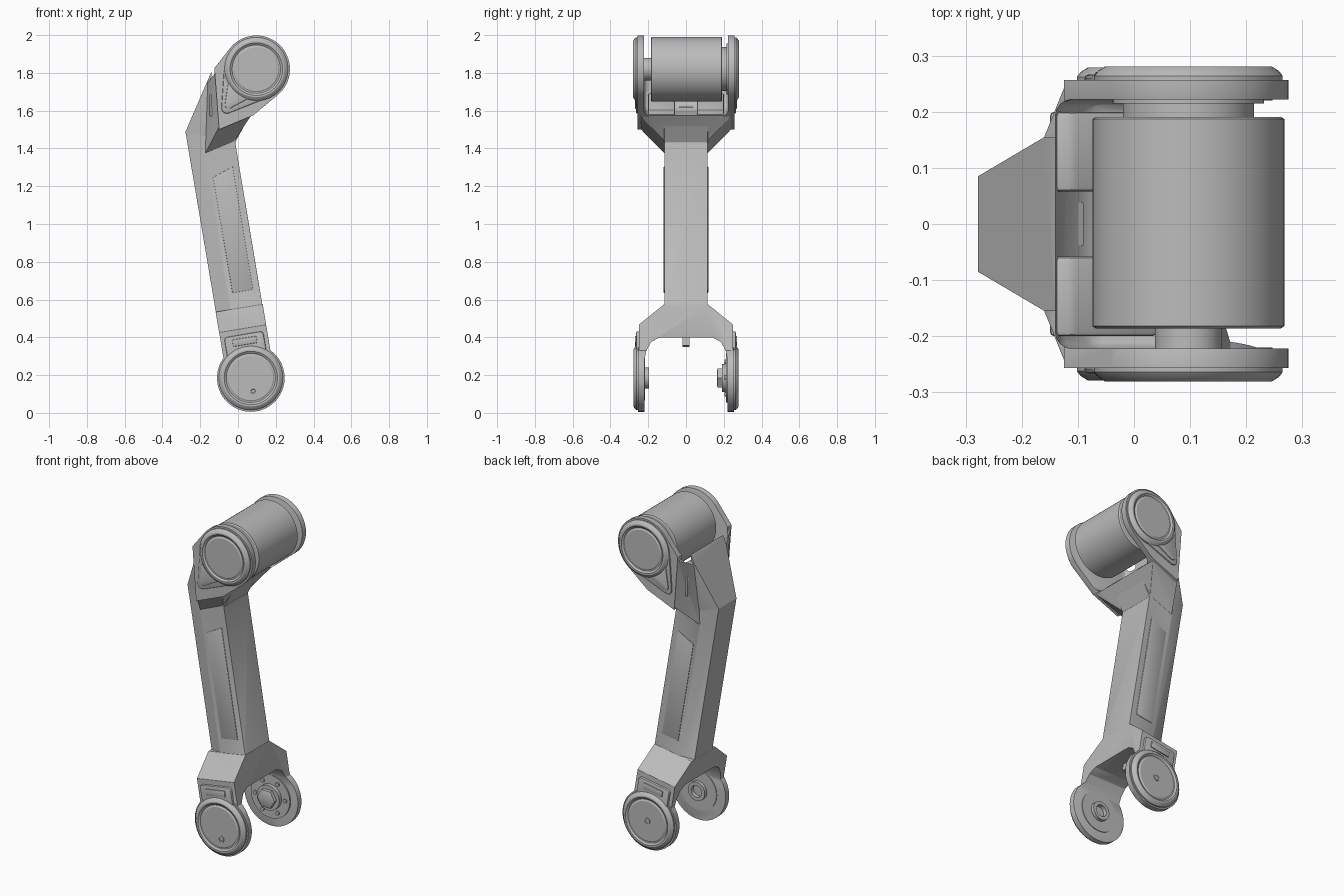
import bpy, bmesh, math
from mathutils import Vector

if "Cube" in bpy.data.objects:
    bpy.data.objects.remove(bpy.data.objects["Cube"])

grey = bpy.data.materials.new("mid grey")
grey.use_nodes = True
grey.diffuse_color = (0.5, 0.5, 0.5, 1)
grey.node_tree.nodes["Principled BSDF"].inputs["Base Color"].default_value = (0.5, 0.5, 0.5, 1)

LOW, TOP = (0.068, 0.185), (0.097, 1.82)     # joint centres in x, z
TILT = math.atan(0.167)
SIDES = ((-1, "front"), (1, "back"))


def shaft(u, w):
    """Point in x, z from distances across and along the tilted shaft."""
    c, s = math.cos(TILT), math.sin(TILT)
    return (LOW[0] + u * c - w * s, LOW[1] + u * s + w * c)


def circle(centre, r, n=64):
    return [(centre[0] + r * math.cos(2 * math.pi * i / n),
             centre[1] + r * math.sin(2 * math.pi * i / n)) for i in range(n)]


def finish(name, bm, bevel=0, segments=2):
    bmesh.ops.recalc_face_normals(bm, faces=bm.faces)
    mesh = bpy.data.meshes.new(name)
    bm.to_mesh(mesh)
    bm.free()
    mesh.materials.append(grey)
    ob = bpy.data.objects.new(name, mesh)
    bpy.context.collection.objects.link(ob)
    if bevel:
        round_edges(ob, bevel, segments)
    smooth(ob)
    return ob


def select(ob):
    bpy.ops.object.select_all(action='DESELECT')
    ob.select_set(True)
    bpy.context.view_layer.objects.active = ob


def smooth(ob):
    select(ob)
    bpy.ops.object.shade_smooth_by_angle(angle=math.radians(30))


def round_edges(ob, width, segments=2):
    select(ob)
    m = ob.modifiers.new("round", 'BEVEL')
    m.width, m.segments, m.angle_limit = width, segments, math.radians(25)
    bpy.ops.object.modifier_apply(modifier=m.name)


def hull(name, points, bevel=0, segments=2):
    """Convex solid around (x, y, z) points."""
    bm = bmesh.new()
    for p in points:
        bm.verts.new(p)
    res = bmesh.ops.convex_hull(bm, input=bm.verts)
    loose = {v for v in res["geom_interior"] + res["geom_unused"] if isinstance(v, bmesh.types.BMVert)}
    bmesh.ops.delete(bm, geom=list(loose), context='VERTS')
    bmesh.ops.dissolve_limit(bm, angle_limit=0.01, verts=bm.verts, edges=bm.edges)
    return finish(name, bm, bevel, segments)


def mirrored(points):
    """(x, z) with half depth -> points on both sides of y = 0."""
    return [(p[0], s * y, p[1]) for p, y in points for s in (-1, 1)]


def plate(name, outline, y0, y1, bevel=0, segments=2):
    return hull(name, [(x, y, z) for x, z in outline for y in (y0, y1)], bevel, segments)


def lathe(name, centre, profile, n=64):
    """Turned part about the y axis from (radius, y) pairs, ends capped."""
    bm = bmesh.new()
    rings = [[bm.verts.new((x, y, z)) for x, z in circle(centre, r, n)] for r, y in profile]
    for a, b in zip(rings, rings[1:]):
        for i in range(n):
            j = (i + 1) % n
            bm.faces.new((a[i], a[j], b[j], b[i]))
    bm.faces.new(rings[0])
    bm.faces.new(rings[-1])
    return finish(name, bm)


def combine(ob, other, how):
    select(ob)
    m = ob.modifiers.new("cut", 'BOOLEAN')
    m.operation, m.object, m.solver = how, other, 'EXACT'
    bpy.ops.object.modifier_apply(modifier=m.name)
    bpy.data.objects.remove(other)


# Shaft with a narrower rear edge and a mitred elbow end
elbow = [(shaft(-0.127, 1.342), 0.085), (shaft(-0.045, 1.31), 0.115), (shaft(0.124, 1.244), 0.115)]
foot = [(shaft(-0.125, 0.28), 0.085), (shaft(-0.045, 0.28), 0.115), (shaft(0.124, 0.28), 0.115)]
arm = hull("arm_body", mirrored(elbow + foot))

# Upper spine and the flare that widens into the upper fork
spine = hull("spine", mirrored(elbow + [((-0.16, 1.762), 0.155), ((-0.13, 1.83), 0.155),
                                        ((-0.08, 1.6), 0.15), ((0.06, 1.57), 0.115)]))
flare = hull("upper_flare", mirrored([
    ((-0.12, 1.8), 0.253), ((-0.1, 1.515), 0.253), ((0.075, 1.582), 0.253),
    ((-0.16, 1.75), 0.155), ((-0.173, 1.375), 0.114), ((-0.02, 1.44), 0.114)]))
# Flare that widens into the lower fork
lower = hull("lower_flare", mirrored([
    (shaft(u, w), y) for u in (-0.126, 0.126)
    for w, y in ((0.375, 0.114), (0.265, 0.25), (0.1, 0.25))]))
for part in (spine, flare, lower):
    combine(arm, part, 'UNION')

# Fork plates around both joints
ear = circle(TOP, 0.178) + [(-0.125, 1.825), (-0.1, 1.5), (0.08, 1.575)]
for s, side in SIDES:
    combine(arm, plate("ear", ear, s * 0.2, s * 0.257), 'UNION')
    combine(arm, plate("foot_disc", circle(LOW, 0.179), s * 0.2, s * 0.254), 'UNION')

# Clear the upper fork, then the lower fork
slot = plate("upper_slot", [(-0.14, 2.2), (-0.14, 1.68), (-0.08, 1.6), (0.08, 1.572),
                            (0.5, 1.55), (0.5, 2.2)], -0.222, 0.222, 0.03, 4)
combine(arm, slot, 'DIFFERENCE')
arch = [(0.22, -0.2), (0.22, 0.28), (0.21, 0.33), (0.185, 0.375), (0.14, 0.4)]
slot = hull("lower_slot", [(x, s * y, z) for y, z in arch for s in (-1, 1) for x in (-0.6, 0.6)])
combine(arm, slot, 'DIFFERENCE')
round_edges(arm, 0.008)
smooth(arm)

# Motor drum and its hubs
lathe("motor_drum", TOP, [(0.165, -0.186), (0.171, -0.182), (0.171, 0.187), (0.165, 0.191)])
lathe("front_drum_hub", TOP, [(0.06, -0.224), (0.06, -0.18)])
lathe("back_drum_hub", TOP, [(0.117, 0.185), (0.117, 0.224)])
lathe("back_drum_step", TOP, [(0.135, 0.215), (0.135, 0.224)])

# Ribs and cable block on the slot wall
for s, side in SIDES:
    plate(side + "_slot_rib", [(-0.15, 1.57), (-0.15, 1.69), (-0.11, 1.69), (-0.08, 1.62),
                               (0.04, 1.605), (0.04, 1.57)], s * 0.058, s * 0.2, 0.008)
plate("cable_block", [(-0.15, 1.58), (-0.15, 1.66), (-0.09, 1.62), (-0.09, 1.58)], -0.038, 0.038)
plate("lower_tab", [shaft(u, w) for u in (-0.03, 0.03) for w in (0.17, 0.25)], -0.018, 0.018)


def cap(name, centre, s, r, base):
    """Dished round cover with a raised rim."""
    lathe(name, centre, [(r, s * base), (r, s * (base + 0.01)), (r - 0.007, s * (base + 0.019)),
                         (r - 0.02, s * (base + 0.027)), (r - 0.029, s * (base + 0.027)),
                         (r - 0.04, s * (base + 0.019)), (r - 0.046, s * (base + 0.019)),
                         (r - 0.052, s * (base + 0.023))])


for s, side in SIDES:
    # Upper covers: round cap on a teardrop with a raised pocket rim
    cap(side + "_upper_cap", TOP, s, 0.168, 0.254)
    tear = circle(TOP, 0.163) + circle((-0.058, 1.615), 0.03, 24) + circle((-0.055, 1.8), 0.02, 24)
    plate(side + "_upper_teardrop", tear, s * 0.25, s * 0.266, 0.006)
    wedge = [p for c in ((-0.05, 1.63), (-0.035, 1.73), (0.06, 1.69)) for p in circle(c, 0.02, 16)]
    plate(side + "_upper_wedge", wedge, s * 0.25, s * 0.271, 0.004)

    # Lower covers: round cap with a tab and small nameplate
    cap(side + "_lower_cap", LOW, s, 0.17, 0.252)
    tab = [p for u, w in ((-0.085, 0.215), (0.085, 0.215), (-0.085, 0.08), (0.085, 0.08))
           for p in circle(shaft(u, w), 0.02, 16)]
    plate(side + "_lower_tab", tab, s * 0.24, s * 0.264, 0.006)
    badge = [shaft(u, w) for u in (-0.065, 0.065) for w in (0.178, 0.215)]
    plate(side + "_lower_badge", badge, s * 0.25, s * 0.27, 0.004)

    # Long side panel on the shaft
    panel = [shaft(-0.022, 0.46), shaft(0.089, 0.46), shaft(0.089, 1.12), shaft(-0.022, 1.08)]
    plate(side + "_shaft_panel", panel, s * 0.112, s * 0.118, 0.002)

# Cover screws
for s, side, at in ((-1, "front", (0.08, 0.115)), (1, "back", LOW)):
    lathe(side + "_cover_screw", at, [(0.02, s * 0.25), (0.02, s * 0.279), (0.012, s * 0.279),
                                      (0.01, s * 0.276)], 24)

# Inner bearings of the lower fork
lathe("front_bearing", LOW, [(0.12, -0.225), (0.12, -0.216), (0.056, -0.216), (0.056, -0.196),
                             (0.035, -0.196), (0.035, -0.22)])
lathe("back_bearing", LOW, [(0.13, 0.225), (0.13, 0.212), (0.075, 0.212), (0.075, 0.19),
                            (0.056, 0.19)])
lathe("back_hex", LOW, [(0.058, 0.2), (0.058, 0.168), (0.052, 0.165)], 6)
for i, at in enumerate(circle(LOW, 0.1, 6)):
    lathe("bearing_bolt_%d" % (i + 1), at, [(0.012, 0.215), (0.012, 0.204)], 12)
